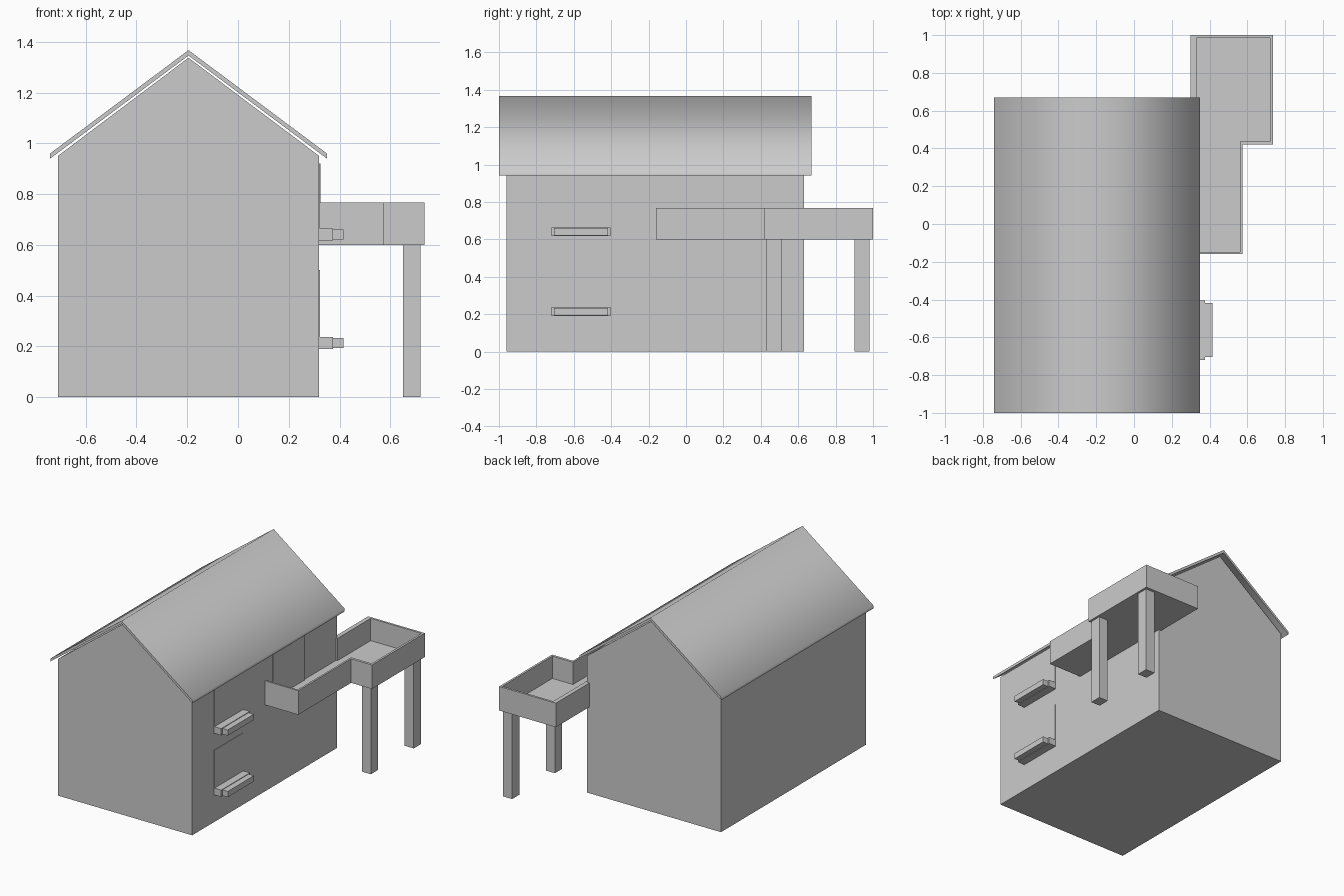
import bpy, bmesh, math
from mathutils import Vector

if "Cube" in bpy.data.objects:
    bpy.data.objects.remove(bpy.data.objects["Cube"])


def prism(name, points, start, end, axis="z"):
    """Extrude a flat outline along z (points are x,y) or along y (points are x,z)."""
    def place(p, d):
        return (p[0], p[1], d) if axis == "z" else (p[0], d, p[1])
    bm = bmesh.new()
    face = bm.faces.new([bm.verts.new(place(p, start)) for p in points])
    ext = bmesh.ops.extrude_face_region(bm, geom=[face], use_keep_orig=True)
    offset = Vector(place((0, 0), end - start))
    bmesh.ops.translate(bm, vec=offset,
                        verts=[v for v in ext["geom"] if isinstance(v, bmesh.types.BMVert)])
    bmesh.ops.recalc_face_normals(bm, faces=bm.faces)
    mesh = bpy.data.meshes.new(name)
    bm.to_mesh(mesh)
    bm.free()
    obj = bpy.data.objects.new(name, mesh)
    bpy.context.collection.objects.link(obj)
    return obj


def box(name, x, y, z):
    return prism(name, [(x[0], y[0]), (x[1], y[0]), (x[1], y[1]), (x[0], y[1])], *z)


WALL = 0.32      # x of the right-hand house wall
RIDGE = -0.195   # x of the roof ridge

# House body with gable ends
prism("house_body", [(-0.71, 0), (WALL, 0), (WALL, 0.95), (RIDGE, 1.337), (-0.71, 0.95)],
      -0.96, 0.63, "y")

# Folded roof sheet, floating just above the gables
roof = prism("roof", [(-0.74, 0.94), (RIDGE, 1.346), (0.35, 0.94),
                      (0.35, 0.96), (RIDGE, 1.367), (-0.74, 0.96)], -1.0, 0.67, "y")
bpy.context.view_layer.objects.active = roof
roof.select_set(True)
bpy.ops.object.shade_smooth_by_angle(angle=math.radians(80))

# Windows with two-step flower ledges
for level, sill, top in (("lower", 0.19, 0.50), ("upper", 0.617, 0.92)):
    box(f"{level}_window", (WALL - 0.01, WALL + 0.004), (-0.72, -0.405), (sill, top))
    box(f"{level}_window_sill", (WALL - 0.01, 0.375), (-0.72, -0.405), (sill, sill + 0.047))
    box(f"{level}_flower_box", (0.37, 0.415), (-0.705, -0.418), (sill + 0.003, sill + 0.043))

# Balcony door
box("balcony_door", (WALL - 0.01, WALL + 0.006), (-0.08, 0.27), (0.60, 0.92))

# Balcony: L-shaped floor and the parapet around its open edges
prism("balcony_floor", [(0.31, -0.155), (0.57, -0.155), (0.57, 0.425), (0.73, 0.425),
                        (0.73, 0.995), (0.31, 0.995)], 0.60, 0.612)
prism("balcony_parapet", [(0.31, -0.16), (0.575, -0.16), (0.575, 0.42), (0.735, 0.42),
                          (0.735, 1.0), (0.30, 1.0), (0.30, 0.62), (0.33, 0.62),
                          (0.33, 0.985), (0.72, 0.985), (0.72, 0.438), (0.562, 0.438),
                          (0.562, -0.147), (0.31, -0.147)], 0.60, 0.767)

# Support posts under the wide end
for side, y in (("front", 0.43), ("back", 0.90)):
    box(f"{side}_post", (0.65, 0.72), (y, y + 0.08), (0, 0.605))
